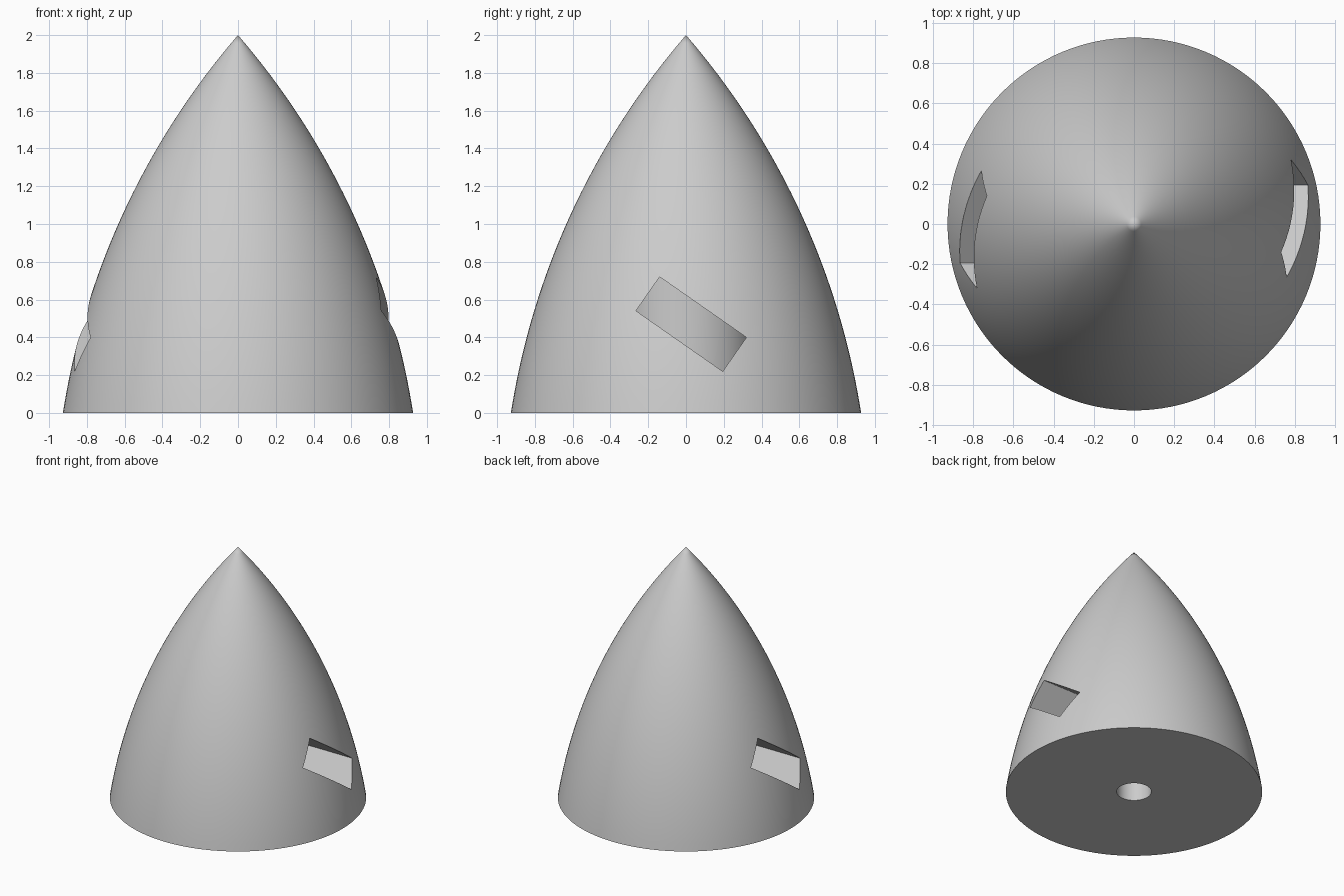
import bpy, bmesh, math
from mathutils import Matrix, Vector

cube = bpy.data.objects.get("Cube")
if cube:
    bpy.data.objects.remove(cube, do_unlink=True)

SEGMENTS = 128
BASE_RADIUS, HEIGHT, BULGE = 0.927, 2.0, 0.155

grey = bpy.data.materials.new("light_grey")
grey.use_nodes = True
grey.diffuse_color = (0.6, 0.6, 0.6, 1)
grey.node_tree.nodes["Principled BSDF"].inputs["Base Color"].default_value = (0.6, 0.6, 0.6, 1)


def add_object(name, bm):
    bmesh.ops.recalc_face_normals(bm, faces=bm.faces)
    mesh = bpy.data.meshes.new(name)
    bm.to_mesh(mesh)
    bm.free()
    mesh.materials.append(grey)
    obj = bpy.data.objects.new(name, mesh)
    bpy.context.collection.objects.link(obj)
    return obj


def cylinder(name, radius, bottom, top):
    bm = bmesh.new()
    bmesh.ops.create_cone(bm, cap_ends=True, segments=SEGMENTS, radius1=radius, radius2=radius,
                          depth=top - bottom, matrix=Matrix.Translation((0, 0, (bottom + top) / 2)))
    return add_object(name, bm)


def cut(target, cutters):
    """Subtract the cutters, keep the result and hide the cutters."""
    for cutter in cutters:
        mod = target.modifiers.new("cut", 'BOOLEAN')
        mod.operation, mod.solver, mod.object = 'DIFFERENCE', 'EXACT', cutter
        cutter.hide_render = True
    graph = bpy.context.evaluated_depsgraph_get()
    graph.update()
    mesh = bpy.data.meshes.new_from_object(target.evaluated_get(graph))
    target.modifiers.clear()
    target.data = mesh


# Pointed nose shell: a circular arc from the base rim to the tip, revolved
chord = math.hypot(BASE_RADIUS, HEIGHT)
arc_radius = (chord / 2) ** 2 / (2 * BULGE) + BULGE / 2
half_angle = math.asin(chord / 2 / arc_radius)
along = Vector((-BASE_RADIUS, HEIGHT)) / chord
outward = Vector((along.y, -along.x))
centre = Vector((BASE_RADIUS, HEIGHT)) / 2 - outward * (arc_radius - BULGE)
STEPS = 40
profile = []
for i in range(STEPS + 1):
    a = half_angle * (2 * i / STEPS - 1)
    p = centre + arc_radius * (along * math.sin(a) + outward * math.cos(a))
    profile.append((max(p.x, 0), p.y))

bm = bmesh.new()
rings = [[bm.verts.new((r * math.cos(t), r * math.sin(t), z))
          for t in (2 * math.pi * k / SEGMENTS for k in range(SEGMENTS))]
         for r, z in profile[:-1]]
tip = bm.verts.new((0, 0, HEIGHT))
for k in range(SEGMENTS):
    n = (k + 1) % SEGMENTS
    for low, high in zip(rings, rings[1:]):
        bm.faces.new((low[k], low[n], high[n], high[k]))
    bm.faces.new((rings[-1][k], rings[-1][n], tip))
bm.faces.new(rings[0][::-1])
nose = add_object("nose_cone", bm)

# Slanted blade slots on both sides, ending at a round core
core = cylinder("core_cutter", 0.37, -0.2, 1.4)
slots = []
for side, turn in (("left", 0), ("right", math.pi)):
    bm = bmesh.new()
    bmesh.ops.create_cube(bm, size=1, matrix=Matrix.Rotation(turn, 4, 'Z')
                          @ Matrix.Translation((0.65, 0.0275, 0.47))
                          @ Matrix.Rotation(math.radians(-34.9), 4, 'X')
                          @ Matrix.Diagonal((1.0, 0.56, 0.219, 1)))
    slot = add_object(side + "_slot_cutter", bm)
    cut(slot, [core])
    slots.append(slot)

# Shaft hole in the underside
shaft = cylinder("shaft_cutter", 0.125, -0.2, 0.9)
cut(nose, slots + [shaft])
for cutter in slots + [shaft, core]:
    bpy.data.objects.remove(cutter, do_unlink=True)

# Smooth curved walls with crisp rims
bpy.ops.object.select_all(action='DESELECT')
nose.select_set(True)
bpy.context.view_layer.objects.active = nose
bpy.ops.object.shade_smooth_by_angle(angle=math.radians(30))
